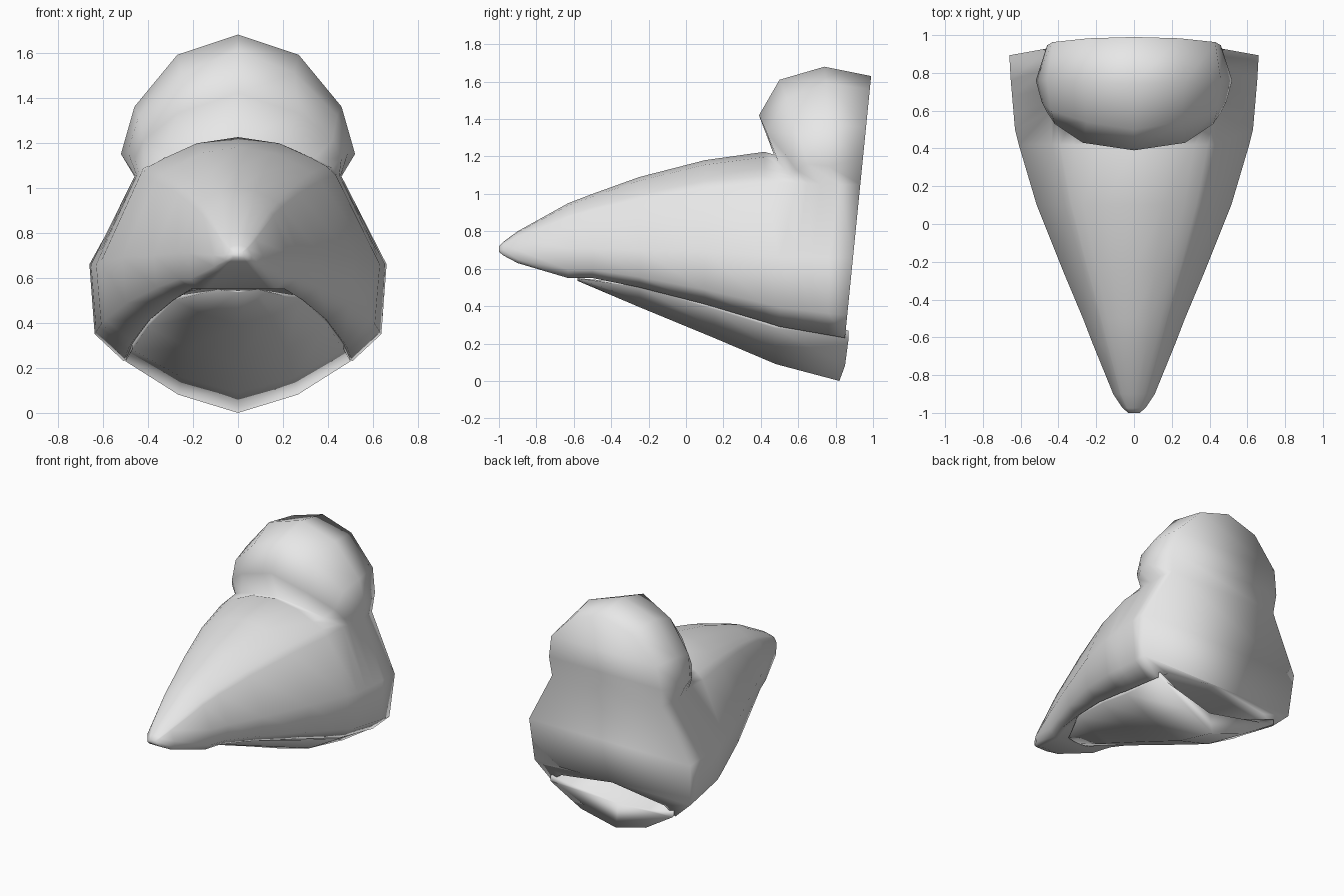
import bpy, bmesh

if "Cube" in bpy.data.objects:
    bpy.data.objects.remove(bpy.data.objects["Cube"])

grey = bpy.data.materials.new("plain grey")
grey.diffuse_color = (0.8, 0.8, 0.8, 1)
grey.use_nodes = True
grey.node_tree.nodes["Principled BSDF"].inputs["Base Color"].default_value = grey.diffuse_color


def lerp(a, b, t):
    return a + (b - a) * t


def back(z):
    """Depth of the slanted rear plane at height z."""
    return 0.85 + 0.1 * (z - 0.23)


def loft(name, half_rings, rear_from):
    """Mirror half rings (top centre to bottom centre), skin them, cap both ends."""
    bm = bmesh.new()
    rings = []
    for half in half_rings:
        full = half + [(-x, y, z) for x, y, z in half[-2:0:-1]]
        rings.append([bm.verts.new(p) for p in full])
    n = len(rings[0])
    for a, b in zip(rings, rings[1:]):
        for i in range(n):
            j = (i + 1) % n
            bm.faces.new((a[i], a[j], b[j], b[i]))
    bm.faces.new(rings[0])
    # rear cap: horizontal strips, then one polygon round the bottom
    r = rings[-1]
    for k in range(rear_from):
        if k == 0:
            bm.faces.new((r[0], r[1], r[n - 1]))
        else:
            bm.faces.new((r[k], r[k + 1], r[n - k - 1], r[n - k]))
    bm.faces.new(r[rear_from:n - rear_from + 1])
    bmesh.ops.recalc_face_normals(bm, faces=bm.faces)
    for f in bm.faces:
        f.smooth = True
    me = bpy.data.meshes.new(name)
    bm.to_mesh(me)
    bm.free()
    me.materials.append(grey)
    ob = bpy.data.objects.new(name, me)
    bpy.context.collection.objects.link(ob)
    return ob


# Upper beak: section as fractions of half width and of height
TOP = [(0, 1), (0.3, 0.95), (0.52, 0.84), (0.64, 0.77), (0.71, 0.70)]


def lower_part(y, w, wz, bot, rise, rear=False):
    """Side, cheek, lower edge and mouth roof of one section."""
    pts = [(w, wz), (0.965 * w, lerp(wz, bot, 0.72)), (0.77 * w, bot),
           (0.64 * w, bot + rise / 2), (0, bot + rise)]
    return [(x, back(z) if rear else y, z) for x, z in pts]


# y, top z, half width, widest z, bottom z, roof rise
stations = [
    (-1.00, 0.72, 0.03, 0.705, 0.69, 0),
    (-0.975, 0.745, 0.06, 0.70, 0.67, 0),
    (-0.90, 0.80, 0.11, 0.70, 0.63, 0),
    (-0.63, 0.95, 0.22, 0.71, 0.55, 0),
    (-0.50, 1.00, 0.27, 0.71, 0.55, 0.03),
    (-0.25, 1.09, 0.375, 0.70, 0.50, 0.07),
    (0.10, 1.18, 0.515, 0.69, 0.41, 0.11),
    (0.42, 1.225, 0.61, 0.67, 0.315, 0.12),
]
rings = []
for y, top, w, wz, bot, rise in stations:
    upper = [(u * w, y, lerp(wz, top, v)) for u, v in TOP]
    rings.append(upper + lower_part(y, w, wz, bot, rise))

# Knob on top: neck, front bulge, brow, crown; the rear outline lies on the plane
knob = [
    [(0, .47, 1.21), (.20, .49, 1.18), (.34, .53, 1.13), (.42, .57, 1.09), (.44, .60, 1.06)],
    [(0, .39, 1.42), (.27, .43, 1.33), (.42, .53, 1.21), (.46, .59, 1.13), (.45, .65, 1.055)],
    [(0, .50, 1.61), (.25, .54, 1.51), (.44, .60, 1.32), (.49, .65, 1.16), (.455, .72, 1.05)],
    [(0, .74, 1.68), (.27, .75, 1.59), (.46, .76, 1.36), (.52, .76, 1.15), (.46, .82, 1.05)],
]
rear = [(0, 1.63), (.24, 1.56), (.43, 1.36), (.46, 1.19), (.445, 1.05)]
knob.append([(x, back(z), z) for x, z in rear])
for i, part in enumerate(knob):
    t = i / 4
    rings.append(part + lower_part(lerp(.5, .85, t), lerp(.63, .66, t), .66,
                                   lerp(.29, .23, t), .12, i == 4))
loft("upper_beak", rings, 5)

# Lower jaw: shallow scoop, y, half width, bottom z, rim z
jaw = []
for y, w, zb, rim in [(-.58, .09, .535, .55), (-.25, .28, .395, .52), (.15, .40, .23, .41),
                      (.48, .47, .09, .315), (.82, .50, .0, .27)]:
    lip = 0.05 if y > .8 else 0
    h = rim - zb
    jaw.append([(0, y - lip / 2, zb + .62 * h), (.55 * w, y, zb + .78 * h),
                (w, y + lip, rim), (w, y + lip, zb + .85 * h),
                (.53 * w, y + lip * .6, zb + .3 * h), (0, y, zb)])
loft("lower_jaw", jaw, 0)
